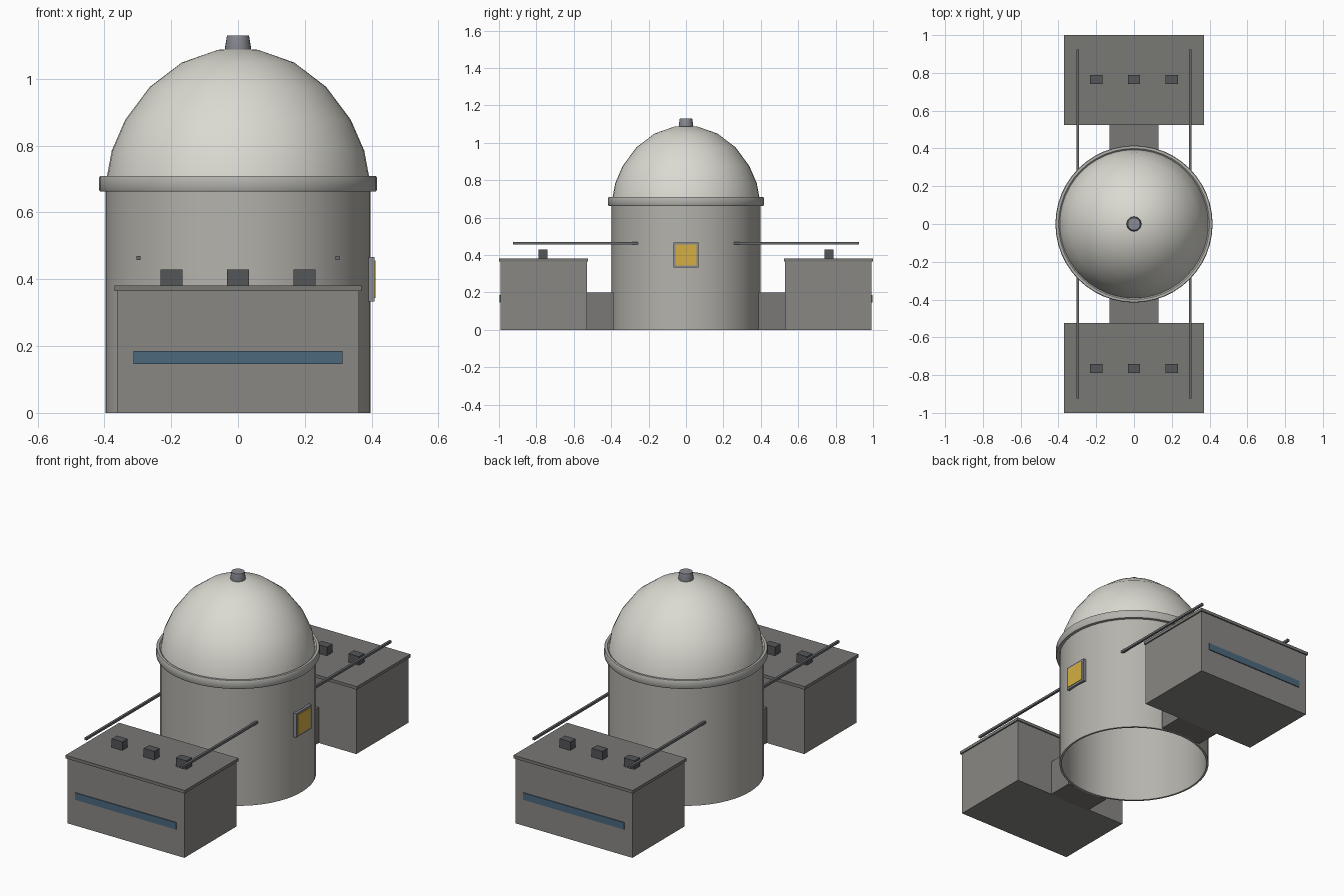
import bpy, bmesh, math

if "Cube" in bpy.data.objects:
    bpy.data.objects.remove(bpy.data.objects["Cube"])

# Palette
DOME = (0.71, 0.70, 0.64)
DRUM = (0.46, 0.45, 0.415)
RING = (0.45, 0.445, 0.42)
WALL = (0.25, 0.245, 0.23)
ROOF = (0.19, 0.188, 0.178)
LINK = (0.195, 0.19, 0.18)
METAL = (0.25, 0.26, 0.29)
VENT = (0.09, 0.092, 0.098)
RAIL = (0.14, 0.143, 0.155)
BLUE = (0.07, 0.14, 0.20)
YELLOW = (0.66, 0.43, 0.055)


def finish(name, bm, colour, smooth=False):
    bmesh.ops.recalc_face_normals(bm, faces=bm.faces)
    mesh = bpy.data.meshes.new(name)
    bm.to_mesh(mesh)
    bm.free()
    obj = bpy.data.objects.new(name, mesh)
    bpy.context.collection.objects.link(obj)
    mat = bpy.data.materials.new(name + "_colour")
    mat.diffuse_color = (*colour, 1)
    mat.use_nodes = True
    mat.node_tree.nodes["Principled BSDF"].inputs["Base Color"].default_value = mat.diffuse_color
    mesh.materials.append(mat)
    if smooth:
        bpy.ops.object.select_all(action='DESELECT')
        obj.select_set(True)
        bpy.context.view_layer.objects.active = obj
        bpy.ops.object.shade_smooth_by_angle(angle=math.radians(40))
    return obj


def box(name, x, y, z, colour):
    """Box from (min, max) ranges on each axis."""
    bm = bmesh.new()
    bmesh.ops.create_cube(bm, size=1)
    for v in bm.verts:
        v.co = [r[0] + (c + 0.5) * (r[1] - r[0]) for c, r in zip(v.co, (x, y, z))]
    return finish(name, bm, colour)


def lathe(name, profile, colour, closed=False, sides=48):
    """Spin an (r, z) profile around the z axis."""
    bm = bmesh.new()
    verts = [bm.verts.new((r, 0, z)) for r, z in profile]
    pairs = list(zip(verts, verts[1:]))
    if closed:
        pairs.append((verts[-1], verts[0]))
    edges = [bm.edges.new(p) for p in pairs]
    bmesh.ops.spin(bm, geom=verts + edges, axis=(0, 0, 1), cent=(0, 0, 0),
                   angle=math.tau, steps=sides, use_duplicate=False)
    bmesh.ops.remove_doubles(bm, verts=bm.verts, dist=1e-5)
    return finish(name, bm, colour, smooth=True)


# Round drum: thin wall, open underneath
lathe("drum", [(0.397, 0), (0.397, 0.69), (0.386, 0.69), (0.386, 0)], DRUM, closed=True)

# Dome, collar ring and top cap
lathe("dome", [(0.396, 0.68), (0.392, 0.71), (0.378, 0.785), (0.338, 0.877),
               (0.264, 0.976), (0.168, 1.049), (0.06, 1.087), (0, 1.09)], DOME)
lathe("collar_ring", [(0.39, 0.663), (0.413, 0.663), (0.416, 0.668), (0.416, 0.704),
                      (0.413, 0.709), (0.40, 0.709), (0.39, 0.70)], RING, closed=True)
lathe("top_cap", [(0, 1.08), (0.036, 1.08), (0.039, 1.093), (0.033, 1.13), (0, 1.13)],
      METAL, sides=24)

# Side window on the drum
box("window_frame", (0.387, 0.409), (-0.068, 0.068), (0.333, 0.467), METAL)
box("window_glass", (0.40, 0.412), (-0.056, 0.056), (0.344, 0.456), YELLOW)

# Matching annexes, front and back
for side, s in (("front", -1), ("back", 1)):
    def yr(a, b):
        return tuple(sorted((s * a, s * b)))

    box(side + "_annex", (-0.363, 0.363), yr(0.53, 0.993), (0, 0.37), WALL)
    box(side + "_annex_roof", (-0.37, 0.37), yr(0.524, 1.0), (0.365, 0.382), ROOF)
    box(side + "_window_strip", (-0.313, 0.313), yr(0.985, 0.998), (0.147, 0.186), BLUE)
    box(side + "_connector", (-0.13, 0.13), yr(0.387, 0.54), (0, 0.2), LINK)
    # Roof vents
    for i, x in enumerate((-0.199, 0, 0.199)):
        box(f"{side}_vent_{i + 1}", (x - 0.033, x + 0.033), yr(0.741, 0.788),
            (0.38, 0.43), VENT)
    # Thin rails above the roof
    for label, x in (("left", -0.298), ("right", 0.298)):
        box(f"{side}_{label}_rail", (x - 0.0065, x + 0.0065), yr(0.256, 0.925),
            (0.457, 0.47), RAIL)
